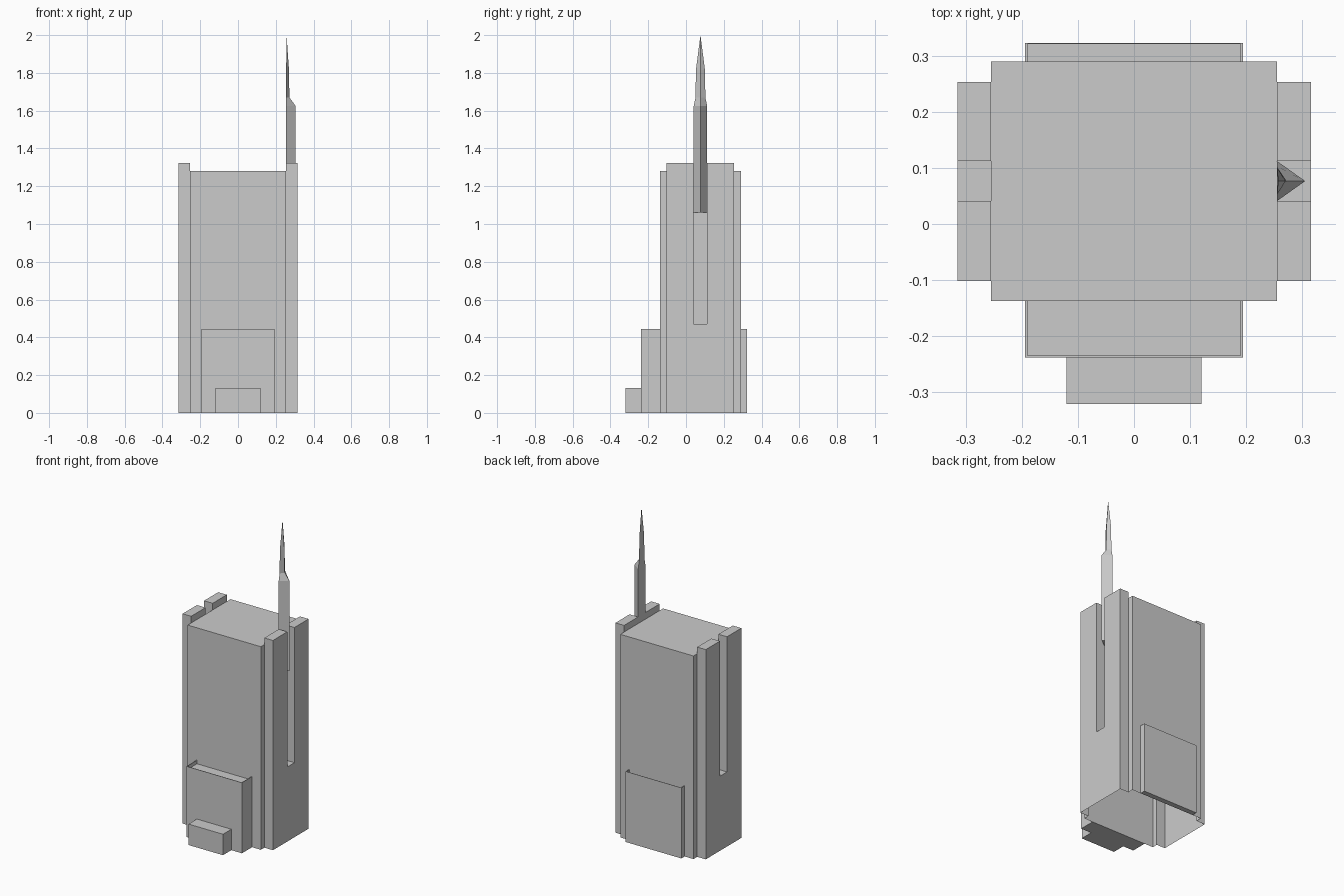
import bpy, bmesh

if "Cube" in bpy.data.objects:
    bpy.data.objects.remove(bpy.data.objects["Cube"])


def box(name, x, y, z):
    """Axis-aligned box from (min, max) ranges."""
    bm = bmesh.new()
    bmesh.ops.create_cube(bm, size=1)
    for v in bm.verts:
        v.co = [r[0] if c < 0 else r[1] for c, r in zip(v.co, (x, y, z))]
    me = bpy.data.meshes.new(name)
    bm.to_mesh(me)
    bm.free()
    ob = bpy.data.objects.new(name, me)
    bpy.context.collection.objects.link(ob)
    return ob


def combine(ob, other, operation):
    """Apply a boolean and discard the helper."""
    mod = ob.modifiers.new("bool", 'BOOLEAN')
    mod.operation, mod.object, mod.solver = operation, other, 'EXACT'
    bpy.context.view_layer.objects.active = ob
    bpy.ops.object.modifier_apply(modifier=mod.name)
    bpy.data.objects.remove(other)


W, SIDE = 0.255, 0.315          # core and side slab half widths
SLOT = (0.041, 0.112)           # slot range in y

# Tower: core with taller slabs on both sides
tower = box("tower", (-W, W), (-0.137, 0.29), (0, 1.28))
slabs = box("side_slabs", (-SIDE, SIDE), (-0.102, 0.253), (0, 1.322))
combine(tower, slabs, 'UNION')
combine(tower, box("roof_cut", (-W, W), (-0.3, 0.4), (1.28, 1.5)), 'DIFFERENCE')
for s in (-1, 1):
    xs = sorted((s * W, s * 0.4))
    combine(tower, box("slot_cut", xs, SLOT, (0.47, 1.5)), 'DIFFERENCE')

# The tower is a shell, open underneath
bm = bmesh.new()
bm.from_mesh(tower.data)
floor = [f for f in bm.faces if all(v.co.z < 1e-4 for v in f.verts)]
bmesh.ops.delete(bm, geom=floor, context='FACES')
bm.to_mesh(tower.data)
bm.free()

# Podium blocks with a thin parapet around a recessed roof
for name, y, inner in (("front_podium", (-0.238, -0.137), (-0.2345, -0.1)),
                       ("back_podium", (0.29, 0.323), (0.25, 0.3205))):
    podium = box(name, (-0.194, 0.194), y, (0, 0.445))
    cut = box("parapet_cut", (-0.19, 0.19), inner, (0.423, 0.6))
    combine(podium, cut, 'DIFFERENCE')

# Entrance block
box("entrance", (-0.12, 0.12), (-0.321, -0.238), (0, 0.132))

# Triangular spire: (z, half width in y, outer edge x) levels, then the tip
yc = sum(SLOT) / 2
bm = bmesh.new()
rings = [[bm.verts.new(p) for p in ((W, yc - h, z), (x, yc, z), (W, yc + h, z))]
         for z, h, x in ((1.06, 0.0355, 0.305), (1.625, 0.0355, 0.305),
                         (1.67, 0.026, 0.272), (1.815, 0.024, 0.27))]
tip = bm.verts.new((0.257, yc, 2.0))
bm.faces.new(rings[0])
for i in range(3):
    j = (i + 1) % 3
    for a, b in zip(rings, rings[1:]):
        bm.faces.new((a[i], a[j], b[j], b[i]))
    bm.faces.new((rings[-1][i], rings[-1][j], tip))
bmesh.ops.recalc_face_normals(bm, faces=bm.faces)
me = bpy.data.meshes.new("spire")
bm.to_mesh(me)
bm.free()
bpy.context.collection.objects.link(bpy.data.objects.new("spire", me))
